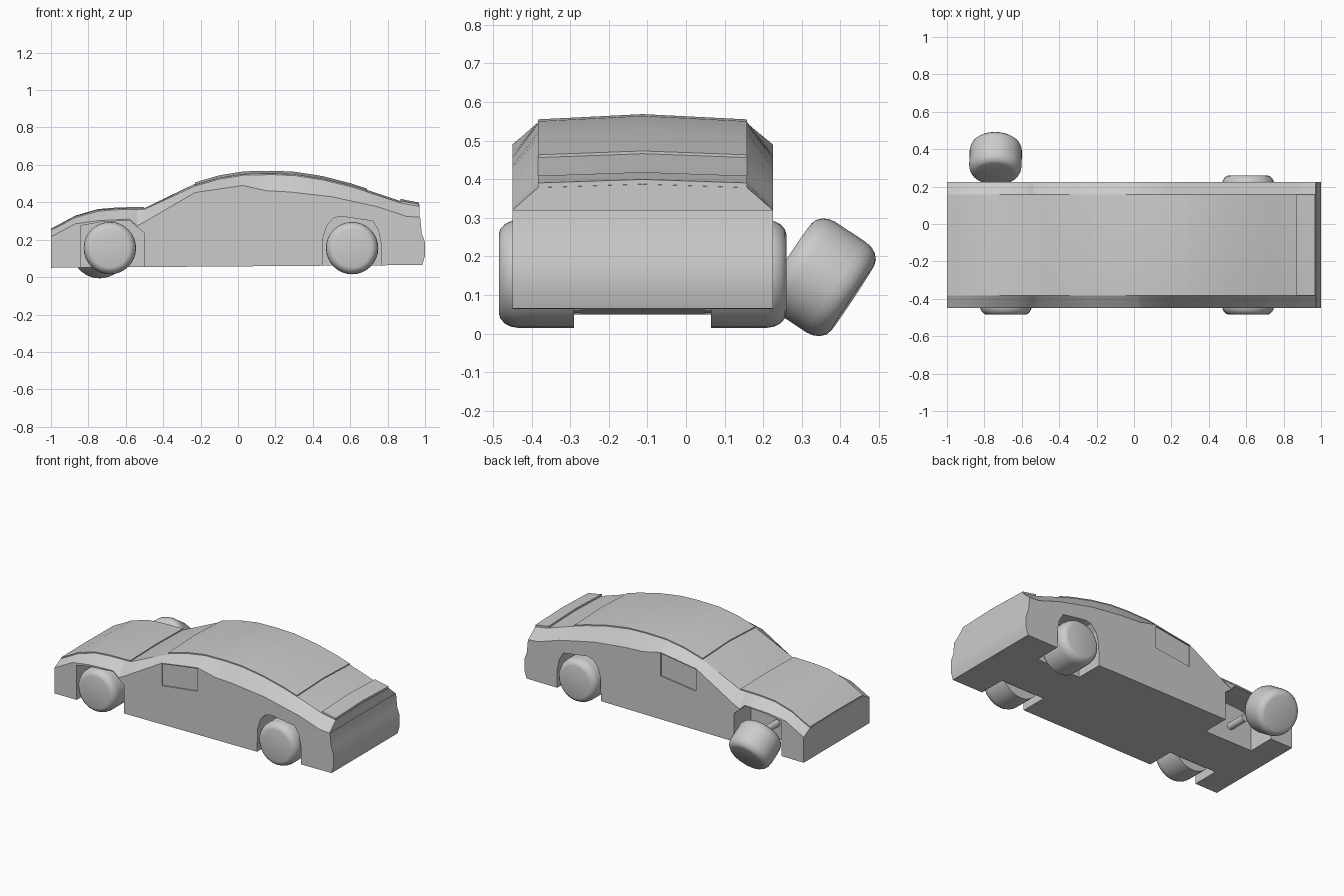
import bpy, bmesh
from math import cos, sin, tau, radians
from mathutils import Matrix, Vector

if "Cube" in bpy.data.objects:
    bpy.data.objects.remove(bpy.data.objects["Cube"])

CY = -0.1125      # body centre line
HALF = 0.3375     # half width at the sides
TOPH = 0.271      # half width of the roof

# long rails of the body: (x, z)
SHOULDER = [(-1, .215), (-.87, .285), (-.75, .302), (-.58, .31), (-.54, .275), (-.5, .295), (-.23, .452),
            (.025, .49), (.15, .462), (.28, .455), (.5, .43), (.75, .375), (.9, .325), (.97, .32)]
TOP = [(-1, .25), (-.95, .275), (-.87, .318), (-.75, .352), (-.65, .36), (-.5, .363), (-.23, .487),
       (-.1, .524), (.03, .545), (.18, .548), (.3, .543), (.45, .52), (.6, .484), (.7, .453),
       (.87, .397), (.9, .39), (.97, .378)]
CROWN = [(-1, .003), (-.5, .006), (-.2, .013), (.4, .014), (.7, .01), (.97, .009)]


def rail(pts, x):
    for (x0, z0), (x1, z1) in zip(pts, pts[1:]):
        if x <= x1:
            return z0 + (z1 - z0) * (x - x0) / (x1 - x0)
    return pts[-1][1]


def finish(name, bm, angle=30):
    bmesh.ops.recalc_face_normals(bm, faces=bm.faces)
    me = bpy.data.meshes.new(name)
    bm.to_mesh(me)
    bm.free()
    ob = bpy.data.objects.new(name, me)
    bpy.context.collection.objects.link(ob)
    smooth(ob, angle)
    return ob


def smooth(ob, angle=30):
    bpy.ops.object.select_all(action='DESELECT')
    ob.select_set(True)
    bpy.context.view_layer.objects.active = ob
    bpy.ops.object.shade_smooth_by_angle(angle=radians(angle))


def skin(name, sections, angle=30, closed=False):
    """Skin closed loops of points; cap both ends."""
    bm = bmesh.new()
    rings = [[bm.verts.new(p) for p in s] for s in sections]
    n = len(rings[0])
    for a, b in zip(rings, rings[1:]):
        for i in range(n):
            j = (i + 1) % n
            bm.faces.new((a[i], a[j], b[j], b[i]))
    bm.faces.new(rings[0])
    bm.faces.new(rings[-1])
    return finish(name, bm, angle)


def prism(name, profile, y0, y1):
    return skin(name, [[(x, y, z) for x, z in profile] for y in (y0, y1)], 20)


def stations(x0, x1):
    xs = {x for x, _ in SHOULDER + TOP if x0 < x < x1}
    return sorted(xs | {x0, x1})


def panel(name, x0, x1, half, lift):
    """Thin raised sheet following the top of the body."""
    secs = []
    for x in stations(x0, x1):
        z, c = rail(TOP, x), rail(CROWN, x)
        secs.append([(x, CY - half, z - .015), (x, CY - half, z + lift), (x, CY, z + c + lift),
                     (x, CY + half, z + lift), (x, CY + half, z - .015), (x, CY, z + c - .015)])
    return skin(name, secs, 20)


# main body shell
secs = []
for x in stations(-1, .97):
    s, t, c = rail(SHOULDER, x), rail(TOP, x), rail(CROWN, x)
    b = .0575 + .0075 * x
    secs.append([(x, CY - HALF, b), (x, CY - HALF, s), (x, CY - TOPH, t), (x, CY, t + c),
                 (x, CY + TOPH, t), (x, CY + HALF, s), (x, CY + HALF, b)])
body = skin("car_body", secs, 20)

# wheel wells and side window recesses, cut on both sides
FRONT_WELL = [(-.84, 0), (-.84, .275), (-.74, .293), (-.58, .303), (-.54, .268), (-.5, .235), (-.5, 0)]
REAR_WELL = [(.45, 0), (.455, .21), (.475, .275), (.51, .315), (.55, .325), (.72, .3), (.75, .25), (.765, .18), (.765, 0)]
WINDOW = [(-.23, .306), (.025, .338), (.025, .484), (-.23, .446)]
for side in (-1, 1):
    for prof, depth in ((FRONT_WELL, .16), (REAR_WELL, .16), (WINDOW, HALF - .008)):
        cutter = prism("cutter", prof, CY + side * depth, CY + side * .5)
        cutter.hide_render = True
        mod = body.modifiers.new("cut", 'BOOLEAN')
        mod.operation, mod.solver, mod.object = 'DIFFERENCE', 'EXACT', cutter
        bpy.context.view_layer.objects.active = body
        bpy.ops.object.modifier_apply(modifier=mod.name)
        bpy.data.objects.remove(cutter)
smooth(body, 20)

# raised bodywork around the windscreen and rear window
panel("hood_panel", -.999, -.503, TOPH, .007)
panel("roof_panel", -.23, .69, TOPH, .007)
panel("tail_lip", .87, .968, TOPH, .012)

# rear bumper
prism("rear_bumper", [(.97, .065), (.985, .065), (1, .115), (1, .185), (.982, .235), (.974, .32), (.97, .32)],
      CY - HALF, CY + HALF)


def wheel(name, loc, axis, inner_round=False):
    """Rounded tyre around an outward axis."""
    w = .0975
    edge = [(w, .103), (w - .004, .116), (w - .016, .129), (w - .032, .137), (w - .05, .14)]
    prof = edge + ([(-a, r) for a, r in reversed(edge)] if inner_round else [(-w, .14)])
    rot = Vector((0, 1, 0)).rotation_difference(Vector(axis)).to_matrix().to_4x4()
    m = Matrix.Translation(loc) @ rot
    n = 32
    return skin(name, [[m @ Vector((r * cos(tau * i / n), a, r * sin(tau * i / n))) for i in range(n)]
                       for a, r in prof], 35)


OFF = .275
wheel("front_right_wheel", (-.685, CY - OFF, .155), (0, -1, 0))
for side, label in ((-1, "right"), (1, "left")):
    wheel("rear_" + label + "_wheel", (.61, CY + side * OFF, .155), (0, side, 0))

# loose wheel leaning against the car, and the bare axle it came off
wheel("loose_wheel", (-.74, .35, .146), (.03, .83, -.55), True)
skin("bare_axle", [[(-.685 + .022 * cos(tau * i / 16), y, .155 + .022 * sin(tau * i / 16)) for i in range(16)]
                   for y in (CY + .14, CY + .29)])
